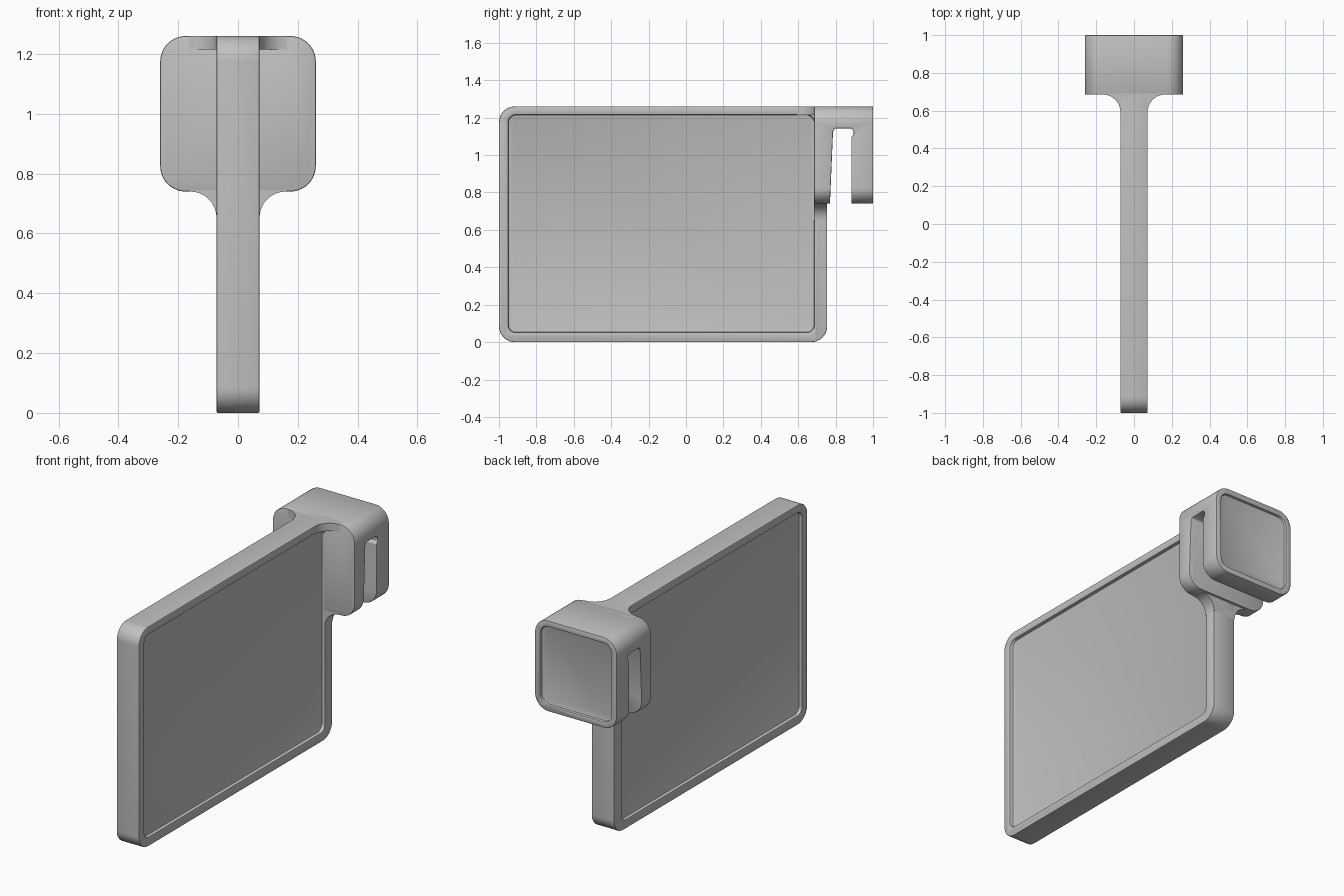
import bpy, bmesh, math

cube = bpy.data.objects.get("Cube")
if cube:
    bpy.data.objects.remove(cube, do_unlink=True)

grey = bpy.data.materials.new("plain grey")
grey.use_nodes = True
tone = (0.53, 0.53, 0.53, 1)
grey.diffuse_color = tone
grey.node_tree.nodes["Principled BSDF"].inputs["Base Color"].default_value = tone


def arc(cx, cy, r, start, end, steps=10):
    """Points along an arc, angles in degrees."""
    pts = []
    for i in range(steps + 1):
        a = math.radians(start + (end - start) * i / steps)
        pts.append((cx + r * math.cos(a), cy + r * math.sin(a)))
    return pts


def rounded_rect(a0, a1, b0, b1, r):
    return (arc(a1 - r, b0 + r, r, -90, 0) + arc(a1 - r, b1 - r, r, 0, 90)
            + arc(a0 + r, b1 - r, r, 90, 180) + arc(a0 + r, b0 + r, r, 180, 270))


def prism(name, pts, axis, lo, hi):
    """Extrude a flat profile along the given axis."""
    place = {"x": lambda a, b, t: (t, a, b),
             "y": lambda a, b, t: (a, t, b),
             "z": lambda a, b, t: (a, b, t)}[axis]
    bm = bmesh.new()
    low = [bm.verts.new(place(a, b, lo)) for a, b in pts]
    high = [bm.verts.new(place(a, b, hi)) for a, b in pts]
    bm.faces.new(low)
    bm.faces.new(high)
    n = len(pts)
    for i in range(n):
        j = (i + 1) % n
        bm.faces.new((low[i], low[j], high[j], high[i]))
    bmesh.ops.recalc_face_normals(bm, faces=bm.faces)
    mesh = bpy.data.meshes.new(name)
    bm.to_mesh(mesh)
    bm.free()
    mesh.materials.append(grey)
    obj = bpy.data.objects.new(name, mesh)
    bpy.context.collection.objects.link(obj)
    return obj


def activate(obj):
    bpy.ops.object.select_all(action="DESELECT")
    obj.select_set(True)
    bpy.context.view_layer.objects.active = obj


def cut(obj, cutter):
    mod = obj.modifiers.new("cut", "BOOLEAN")
    mod.operation = "DIFFERENCE"
    mod.solver = "EXACT"
    mod.object = cutter
    activate(obj)
    bpy.ops.object.modifier_apply(modifier=mod.name)
    bpy.data.objects.remove(cutter, do_unlink=True)


def soften(obj, width):
    if width:
        mod = obj.modifiers.new("soft edges", "BEVEL")
        mod.width = width
        mod.segments = 2
        mod.limit_method = "ANGLE"
        mod.angle_limit = math.radians(40)
        activate(obj)
        bpy.ops.object.modifier_apply(modifier=mod.name)
    activate(obj)
    bpy.ops.object.shade_smooth_by_angle(angle=math.radians(30))


HALF = 0.072      # half thickness of the panel
TOP = 1.26
FRONT = 0.685     # front face of the clip

# Sign panel with a shallow recess on each side
panel = prism("sign_panel", rounded_rect(-1, 0.755, 0, TOP, 0.085), "x", -HALF, HALF)
for side in (-1, 1):
    inner, outer = sorted((side * (HALF - 0.02), side * 0.2))
    cut(panel, prism("recess_cutter", rounded_rect(-0.95, FRONT, 0.052, 1.215, 0.04),
                     "x", inner, outer))
soften(panel, 0.005)

# Clip block with a slot open at the bottom and a recessed back face
clip = prism("clip", rounded_rect(-0.26, 0.26, 0.74, TOP, 0.085), "y", FRONT, 1)
slot = [(0.768, 0.7), (0.786, 1.125), (0.796, 1.142), (0.884, 1.142),
        (0.896, 1.13), (0.896, 1.112), (0.884, 1.095), (0.884, 0.7)]
cut(clip, prism("slot_cutter", slot, "x", -0.4, 0.4))
cut(clip, prism("back_cutter", rounded_rect(-0.225, 0.225, 0.775, 1.225, 0.05),
                "y", 0.985, 1.1))
soften(clip, 0.005)


# Curved fillets joining the panel to the clip, along the top and underneath
def flare(edge, r, depth):
    right = arc(HALF + r, edge - r, r, 180, 90)
    right.append((HALF + r, edge + depth))
    return right + [(-a, b) for a, b in reversed(right)]


soften(prism("top_fillet", flare(FRONT, 0.092, 0.04), "z", 1.215, TOP), 0)
soften(prism("lower_fillet", flare(0.74, 0.088, 0.04), "y", FRONT, 0.755), 0)
